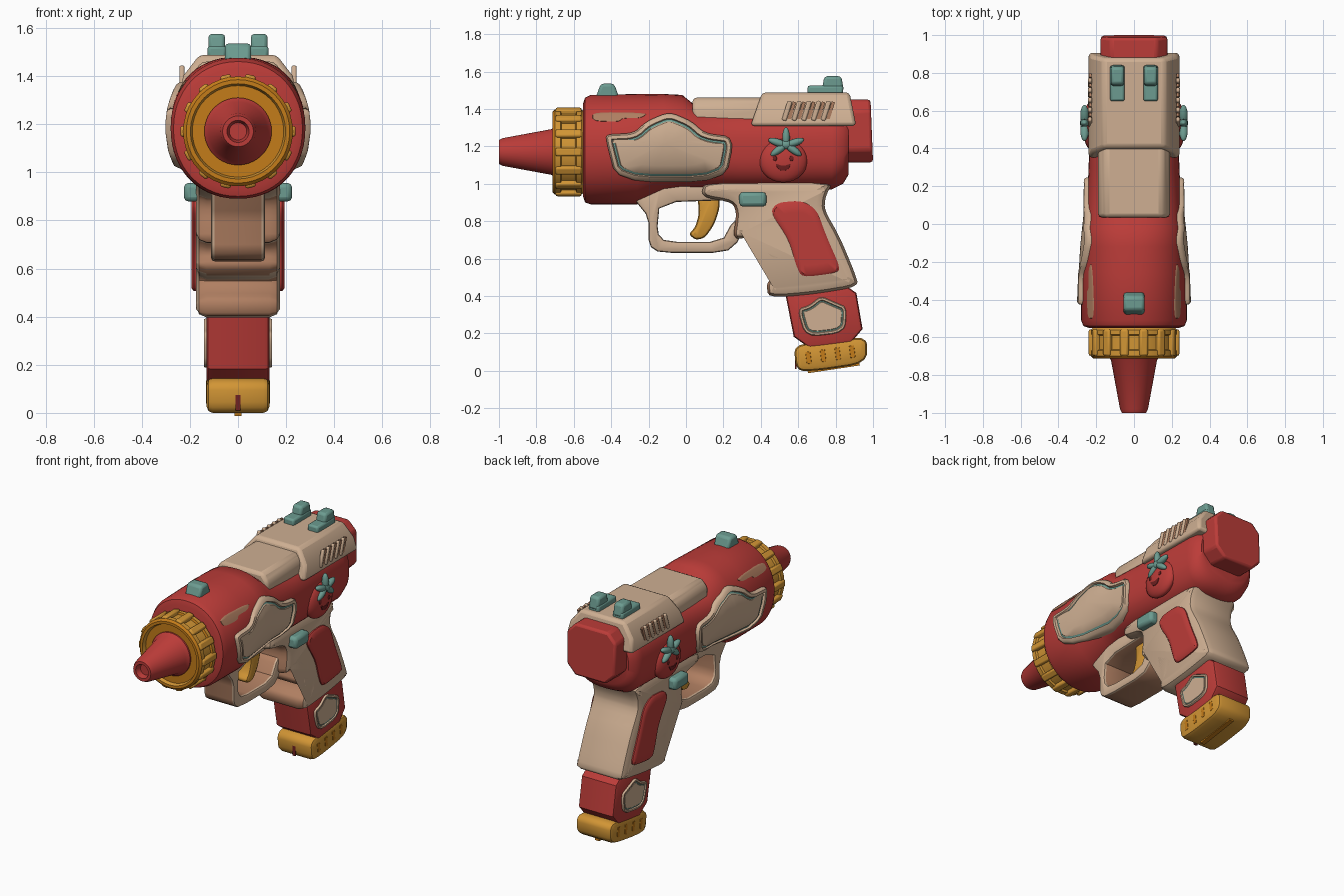
import bpy, bmesh, math
from mathutils import Vector, Matrix

if "Cube" in bpy.data.objects:
    bpy.data.objects.remove(bpy.data.objects["Cube"])


def material(name, r, g, b):
    m = bpy.data.materials.new(name)
    m.use_nodes = True
    m.diffuse_color = (r, g, b, 1)
    node = m.node_tree.nodes["Principled BSDF"]
    node.inputs["Base Color"].default_value = (r, g, b, 1)
    node.inputs["Roughness"].default_value = 0.7
    return m


RED = material("tomato red", 0.50, 0.045, 0.04)
CREAM = material("cream", 0.62, 0.43, 0.29)
TAN = material("tan", 0.43, 0.21, 0.12)
YELLOW = material("mustard yellow", 0.64, 0.30, 0.035)
ORANGE = material("deep orange", 0.55, 0.20, 0.01)
TEAL = material("dusty teal", 0.15, 0.33, 0.28)
DARK = material("dark red", 0.16, 0.015, 0.015)
AXIS = 1.17  # height of the barrel axis


def finish(bm, name, mats, rule=None, mirror=False, bevel=0, angle=40):
    bmesh.ops.recalc_face_normals(bm, faces=bm.faces)
    if rule:
        for f in bm.faces:
            f.material_index = rule(f)
    me = bpy.data.meshes.new(name)
    bm.to_mesh(me)
    bm.free()
    ob = bpy.data.objects.new(name, me)
    bpy.context.scene.collection.objects.link(ob)
    for m in mats:
        me.materials.append(m)
    if mirror:
        ob.modifiers.new("Mirror", 'MIRROR')
    if bevel:
        b = ob.modifiers.new("Bevel", 'BEVEL')
        b.width, b.segments = bevel, 2
    bpy.ops.object.select_all(action='DESELECT')
    ob.select_set(True)
    bpy.context.view_layer.objects.active = ob
    bpy.ops.object.shade_smooth_by_angle(angle=math.radians(angle))
    return ob


def skin(bm, rings, cap=True):
    """Join equal closed rings of points into a tube, with optional end caps."""
    vs = [[bm.verts.new(p) for p in r] for r in rings]
    n = len(vs[0])
    for a, b in zip(vs, vs[1:]):
        for i in range(n):
            bm.faces.new((a[i], a[(i + 1) % n], b[(i + 1) % n], b[i]))
    if cap:
        bm.faces.new(vs[0])
        bm.faces.new(vs[-1])
    return vs


def rounded(pts, times=2):
    """Cut the corners of a closed outline."""
    pts = [Vector(p) for p in pts]
    for _ in range(times):
        pts = [q for a, b in zip(pts, pts[1:] + pts[:1])
               for q in (a.lerp(b, 0.2), a.lerp(b, 0.8))]
    return pts


def inset(pts, d):
    n = len(pts)
    area = sum(pts[i - 1].cross(pts[i]) for i in range(n))
    s = d if area > 0 else -d
    out = []
    for i in range(n):
        t = (pts[(i + 1) % n] - pts[i - 1]).normalized()
        out.append(pts[i] + Vector((-t.y, t.x)) * s)
    return out


def slab(name, outline, half, soft, mats, rule=None, times=2):
    """Side outline thickened across x with softened rims."""
    pts = rounded(outline, times)
    layers = [(-half, soft), (-half + soft * .3, soft * .3), (-half + soft, 0)]
    layers += [(-x, d) for x, d in reversed(layers)]
    bm = bmesh.new()
    skin(bm, [[(x, p.x, p.y) for p in inset(pts, d)] for x, d in layers])
    return finish(bm, name, mats, rule)


def decal(name, outline, steps, surf, mats, bands=(), times=2):
    """Plate hugging a side surface: steps are (inset, height) pairs."""
    pts = rounded(outline, times)
    flat = [(inset(pts, d), h) for d, h in steps]
    inner, top = flat[-1]
    mid = sum(inner, Vector((0, 0))) / len(inner)
    flat += [([mid.lerp(p, k) for p in inner], top) for k in (0.75, 0.5, 0.25, 0.05)]
    bm = bmesh.new()
    vs = skin(bm, [[(surf(p.x, p.y) + h, p.x, p.y) for p in r] for r, h in flat], False)
    bm.faces.new(vs[-1])
    bm.faces.ensure_lookup_table()
    for k in bands:
        for f in bm.faces[k * len(pts):(k + 1) * len(pts)]:
            f.material_index = 1
    return finish(bm, name, mats, mirror=True)


def lathe(name, profile, mats, rule=None, seg=40):
    bm = bmesh.new()
    ring = [2 * math.pi * i / seg for i in range(seg)]
    skin(bm, [[(r * math.cos(a), y, AXIS + r * math.sin(a)) for a in ring] for y, r in profile])
    return finish(bm, name, mats, rule)


def prism(name, section, y0, y1, lean0, lean1, mat, bevel):
    """Mirrored x-z section run along y; lean slopes each end with height."""
    sec = section + [(-x, z) for x, z in reversed(section)]
    base = min(z for _, z in sec)
    bm = bmesh.new()
    skin(bm, [[(x, y + k * (z - base), z) for x, z in sec] for y, k in ((y0, lean0), (y1, lean1))])
    return finish(bm, name, [mat], bevel=bevel)


def box(name, loc, size, mat, bevel=0.01, tilt=0, mirror=False, taper=1, spin=0):
    bm = bmesh.new()
    bmesh.ops.create_cube(bm, size=1)
    for v in bm.verts:
        if v.co.z > 0:
            v.co.y *= taper
    m = Matrix.Rotation(spin, 4, 'Y') @ Matrix.Translation(loc) @ Matrix.Rotation(tilt, 4, 'X')
    if spin or name == "ring_rib":
        m = Matrix.Translation((0, 0, AXIS)) @ m
    bmesh.ops.transform(bm, matrix=m @ Matrix.Diagonal((*size, 1)), verts=bm.verts)
    return finish(bm, name, [mat], mirror=mirror, bevel=bevel)


def ball(name, loc, size, mat, tilt=0):
    bm = bmesh.new()
    bmesh.ops.create_uvsphere(bm, u_segments=24, v_segments=14, radius=1)
    m = Matrix.Translation(loc) @ Matrix.Rotation(tilt, 4, 'X') @ Matrix.Diagonal((*size, 1))
    bmesh.ops.transform(bm, matrix=m, verts=bm.verts)
    return finish(bm, name, [mat], mirror=True)


# Body: lofted sections (y, bottom, top, half width, squareness)
BODY = [(-.55, .93, 1.43, .24, 2.1), (-.54, .90, 1.46, .268, 2.1), (-.51, .89, 1.475, .28, 2.1),
        (-.26, .89, 1.48, .28, 2.15), (-.12, .955, 1.48, .272, 2.2), (-.02, .97, 1.475, .262, 2.3),
        (.06, .97, 1.41, .252, 2.5), (.3, .97, 1.40, .24, 2.7), (.78, .97, 1.40, .232, 2.7),
        (.84, 1.0, 1.39, .222, 2.6), (.87, 1.05, 1.37, .19, 2.4)]


def body_at(y):
    for a, b in zip(BODY, BODY[1:]):
        if y <= b[0]:
            t = max(0, (y - a[0]) / (b[0] - a[0]))
            return [p + (q - p) * t for p, q in zip(a, b)]
    return BODY[-1]


def body_x(y, z):
    _, lo, hi, w, n = body_at(y)
    t = min(abs(2 * z - lo - hi) / (hi - lo), 0.98)
    return w * (1 - t ** n) ** (1 / n)


def body_ring(y, lo, hi, w, n, seg=56):
    ring = []
    for i in range(seg):
        c, s = math.cos(2 * math.pi * i / seg), math.sin(2 * math.pi * i / seg)
        ring.append((w * math.copysign(abs(c) ** (2 / n), c), y,
                     (lo + hi) / 2 + (hi - lo) / 2 * math.copysign(abs(s) ** (2 / n), s)))
    return ring


bm = bmesh.new()
skin(bm, [body_ring(*s) for s in BODY])
finish(bm, "body", [RED])
prism("rear_plug", [(.11, 1.115), (.175, 1.18), (.178, 1.39), (.12, 1.45)], .84, 1.0, 0, -.04, RED, .015)

# Nozzle and ribbed ring
lathe("nozzle", [(-.66, .14), (-.70, .14), (-.72, .122), (-.98, .074), (-1, .064), (-1, .046),
                 (-.965, .036), (-.965, .005)], [RED])
lathe("nozzle_ring", [(-.53, .19), (-.545, .215), (-.56, .228), (-.585, .228), (-.59, .215),
                      (-.665, .215), (-.67, .228), (-.70, .228), (-.713, .215), (-.713, .198),
                      (-.69, .19), (-.69, .02)], [YELLOW, ORANGE], lambda f: int(f.normal.y < -.7))
for i in range(14):
    box("ring_rib", (0, -.628, .218), (.045, .14, .044), YELLOW, .01, spin=2 * math.pi * (i + .5) / 14)

# Slide, its side slats and the sights
prism("front_slide", [(.19, 1.33), (.19, 1.41), (.15, 1.46)], .035, .45, 0, 0, CREAM, .02)
prism("rear_slide", [(.243, 1.31), (.228, 1.40), (.16, 1.488)], .345, .91, .35, -.2, CREAM, .018)
for i in range(5):
    box("slide_slat", (.233, .54 + i * .052, 1.39), (.022, .026, .11), CREAM, .008, -.3, True)
    box("slide_groove", (.231, .565 + i * .052, 1.39), (.012, .018, .1), TAN, 0, -.3, True)
box("rear_sight_base", (.088, .745, 1.50), (.078, .19, .05), TEAL, .012, mirror=True)
box("rear_sight", (.088, .785, 1.535), (.07, .12, .08), TEAL, .015, mirror=True, taper=.75)
box("front_sight", (0, -.42, 1.495), (.11, .13, .08), TEAL, .015, taper=.55)

# Side label plates and worn paint streaks
decal("side_label", [(-.43, 1.24), (-.37, 1.01), (.21, 1.01), (.26, 1.25), (.1, 1.27), (.03, 1.335),
                     (-.09, 1.385), (-.21, 1.335), (-.28, 1.27), (-.42, 1.265)],
      [(0, -.03), (0, .012), (.008, .022), (.026, .022), (.032, .008), (.042, .008), (.046, .013)],
      body_x, [CREAM, TEAL], bands=(4,))
decal("paint_streak", [(-.5, 1.385), (-.2, 1.38), (-.24, 1.35), (-.34, 1.35), (-.36, 1.33), (-.5, 1.335)],
      [(0, -.003), (.002, .003)], body_x, [TAN])

# Smiling tomato badge
TY, TZ = .52, 1.125


def badge_x(y, z):
    q = ((y - TY) / .13) ** 2 + ((z - TZ) / .118) ** 2
    return .222 + .05 * math.sqrt(max(0, 1 - q))


ball("tomato_badge", (.222, TY, TZ), (.05, .13, .118), RED)
for dy in (-.045, .045):
    ball("badge_eye", (badge_x(TY + dy, 1.135), TY + dy, 1.135), (.005, .011, .014), DARK)
decal("badge_smile", [(.475, 1.11), (.52, 1.095), (.565, 1.11), (.545, 1.075), (.52, 1.068), (.495, 1.075)],
      [(0, -.002), (.001, .003)], badge_x, [DARK], times=1)
for a in (-2.2, -1.25, 0, 1.25, 2.2):
    ball("badge_leaf", (.262, .535 + .045 * math.sin(-a), 1.207 + .04 * math.cos(a)),
         (.022, .02, .055), TEAL, a)
ball("badge_stem", (.266, .535, 1.21), (.02, .03, .025), TEAL)

# Grip with finger grooves, and its side panels
slab("grip", [(.1, 1.02), (.08, .93), (.25, .90), (.27, .84), (.25, .70), (.37, .72), (.41, .67),
              (.39, .61), (.44, .565), (.51, .555), (.48, .51), (.43, .47), (.44, .39), (.68, .41),
              (.925, .45), (.90, .53), (.82, .72), (.74, .86), (.745, .93), (.79, 1.02)],
     .175, .045, [CREAM, TAN], lambda f: int(f.normal.y < -.55 and f.calc_center_median().z < .9))
decal("grip_panel", [(.45, .85), (.49, .90), (.62, .91), (.70, .86), (.75, .72), (.83, .54), (.78, .52),
                     (.62, .50), (.59, .56), (.55, .70)],
      [(0, -.02), (0, .008), (.012, .018)], lambda y, z: .175, [RED])

# Trigger guard, trigger and safety buttons
slab("trigger_guard", [(-.28, .92), (-.2, .82), (-.2, .67), (-.14, .63), (.21, .63), (.29, .70), (.31, .82),
                       (.25, .80), (.19, .69), (-.11, .69), (-.155, .74), (-.14, .9), (.3, .915), (.3, 1.0),
                       (-.25, 1.0)],
     .112, .014, [CREAM, TAN], lambda f: int(abs(f.normal.x) < .3), 1)
slab("trigger", [(.06, .95), (.07, .84), (.05, .77), (.015, .73), (.05, .70), (.10, .71), (.15, .78),
                 (.18, .87), (.18, .95)], .05, .02, [YELLOW])
box("safety_button", (.185, .357, .917), (.08, .145, .078), TEAL, .02, mirror=True)

# Magazine, its labels and the foot
slab("magazine", [(.52, .47), (.59, .11), (.955, .16), (.90, .48)], .13, .02, [RED], times=1)
decal("magazine_label", [(.595, .33), (.66, .35), (.72, .40), (.80, .365), (.86, .34), (.85, .205),
                         (.64, .18)],
      [(0, -.01), (0, .006), (.004, .012), (.014, .012), (.018, .005), (.024, .005), (.026, .007)],
      lambda y, z: .13, [CREAM, TEAL], bands=(4,))
slab("magazine_foot", [(.575, .14), (.59, 0), (.70, 0), (.965, .04), (.97, .185), (.77, .155)],
     .13, .025, [YELLOW])
for i in range(4):
    y = .655 + i * .078
    box("foot_notch", (.129, y, .07 + i * .011), (.006, .026, .065), ORANGE, .002, .13, True)
box("foot_front_notch", (0, .586, .05), (.022, .008, .08), DARK, 0)
box("foot_groove", (0, .79, .014), (.03, .28, .012), ORANGE, 0, .15)
